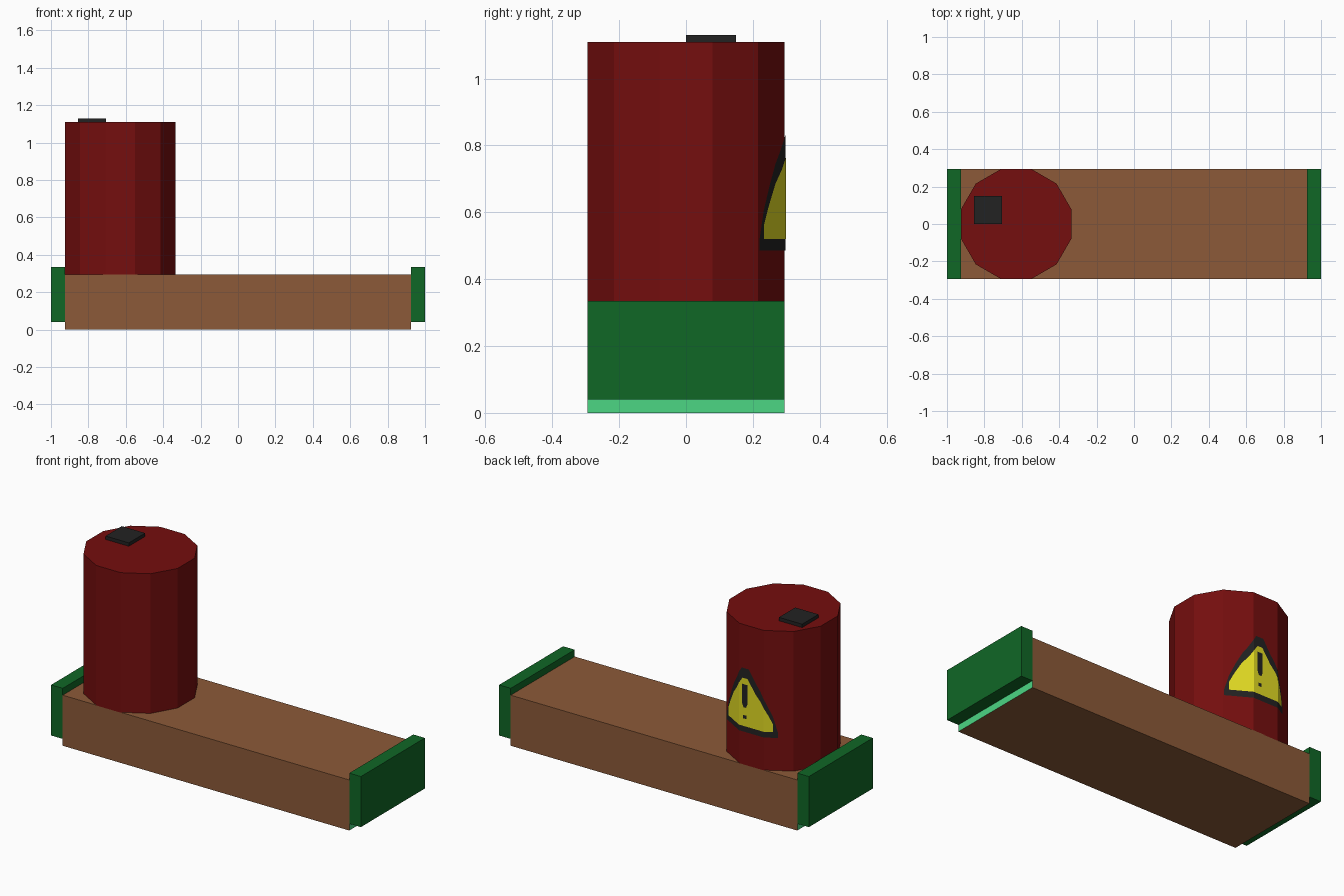
import bpy, bmesh, math

if "Cube" in bpy.data.objects:
    bpy.data.objects.remove(bpy.data.objects["Cube"])


def srgb(r, g, b):
    def lin(c):
        c /= 255
        return c / 12.92 if c <= 0.04045 else ((c + 0.055) / 1.055) ** 2.4
    return (lin(r), lin(g), lin(b), 1)


def material(name, rgb):
    m = bpy.data.materials.new(name)
    m.diffuse_color = srgb(*rgb)
    m.use_nodes = True
    m.node_tree.nodes["Principled BSDF"].inputs["Base Color"].default_value = m.diffuse_color
    return m


BROWN = material("wood brown", (140, 90, 56))
GREEN = material("dark green", (16, 103, 38))
MINT = material("light green", (76, 214, 132))
RED = material("barrel red", (117, 14, 14))
BLACK = material("black", (34, 34, 34))
YELLOW = material("warning yellow", (226, 219, 35))


def finish(bm, name, *mats):
    me = bpy.data.meshes.new(name)
    bm.to_mesh(me)
    bm.free()
    for m in mats:
        me.materials.append(m)
    ob = bpy.data.objects.new(name, me)
    bpy.context.collection.objects.link(ob)
    return ob


def box(name, lo, hi, *mats):
    bm = bmesh.new()
    bmesh.ops.create_cube(bm, size=1)
    for v in bm.verts:
        v.co = [(a + b) / 2 + c * (b - a) for a, b, c in zip(lo, hi, v.co)]
    bm.normal_update()
    if len(mats) > 1:  # second colour goes on the two x ends
        for f in bm.faces:
            f.material_index = int(abs(f.normal.x) > 0.9)
    return finish(bm, name, *mats)


W = 0.295            # half depth of the beam and apothem of the barrel
CX = -0.63           # barrel centre
R = W / math.cos(math.pi / 12)
SIDE = 2 * R * math.sin(math.pi / 12)

# Beam with light green ends, and green end plates
box("beam", (-0.925, -W, 0), (0.925, W, 0.295), BROWN, MINT)
box("end_plate_left", (-1, -W, 0.04), (-0.925, W, 0.335), GREEN)
box("end_plate_right", (0.925, -W, 0.04), (1, W, 0.335), GREEN)


def barrel_point(s, z, out):
    """Distance s along the barrel wall, starting at the 45 degree corner."""
    i = math.floor(s / SIDE + 1e-6)
    t = s / SIDE - i
    a, b = (math.radians(45 + 30 * k) for k in (i, i + 1))
    r = R + out
    return (CX + r * ((1 - t) * math.cos(a) + t * math.cos(b)),
            r * ((1 - t) * math.sin(a) + t * math.sin(b)), z)


# Twelve-sided barrel
bm = bmesh.new()
rings = [[bm.verts.new(barrel_point(k * SIDE, z, 0)) for k in range(12)]
         for z in (0.293, 1.11)]
for k in range(12):
    n = (k + 1) % 12
    bm.faces.new((rings[0][k], rings[0][n], rings[1][n], rings[1][k]))
bm.faces.new(rings[0][::-1])
bm.faces.new(rings[1])
finish(bm, "barrel", RED)

# Barrel cap
box("barrel_cap", (-0.855, 0, 1.108), (-0.705, 0.15, 1.13), BLACK)


def decal(name, outline, out, mat):
    """Thin flat shape folded round the barrel wall."""
    bm = bmesh.new()
    bm.faces.new([bm.verts.new((s, z, 0)) for s, z in outline])
    bmesh.ops.triangulate(bm, faces=bm.faces[:])
    for k in (1, 2):
        bmesh.ops.bisect_plane(bm, geom=bm.verts[:] + bm.edges[:] + bm.faces[:],
                               plane_co=(k * SIDE, 0, 0), plane_no=(1, 0, 0))
    for v in bm.verts:
        v.co = barrel_point(v.co.x, v.co.y, out)
    return finish(bm, name, mat)


def symmetric(left, mid=0.198):
    """Left edge from bottom to top, mirrored; counter-clockwise."""
    return [(2 * mid - s, z) for s, z in left] + left[::-1]


# Warning sign: black border, yellow field, bar and dot
decal("sign_border", symmetric([(0.004, 0.486), (0.004, 0.515), (0.03, 0.605),
                                (0.065, 0.68), (0.10, 0.745), (0.13, 0.785),
                                (0.175, 0.857)]), 0.002, BLACK)
decal("sign_field", symmetric([(0.03, 0.52), (0.03, 0.565), (0.055, 0.615),
                               (0.096, 0.685), (0.132, 0.725),
                               (0.182, 0.80)]), 0.004, YELLOW)
decal("sign_bar", symmetric([(0.19, 0.63), (0.182, 0.65), (0.182, 0.765)]),
      0.006, BLACK)
decal("sign_dot", symmetric([(0.188, 0.565), (0.188, 0.585)]), 0.006, BLACK)
